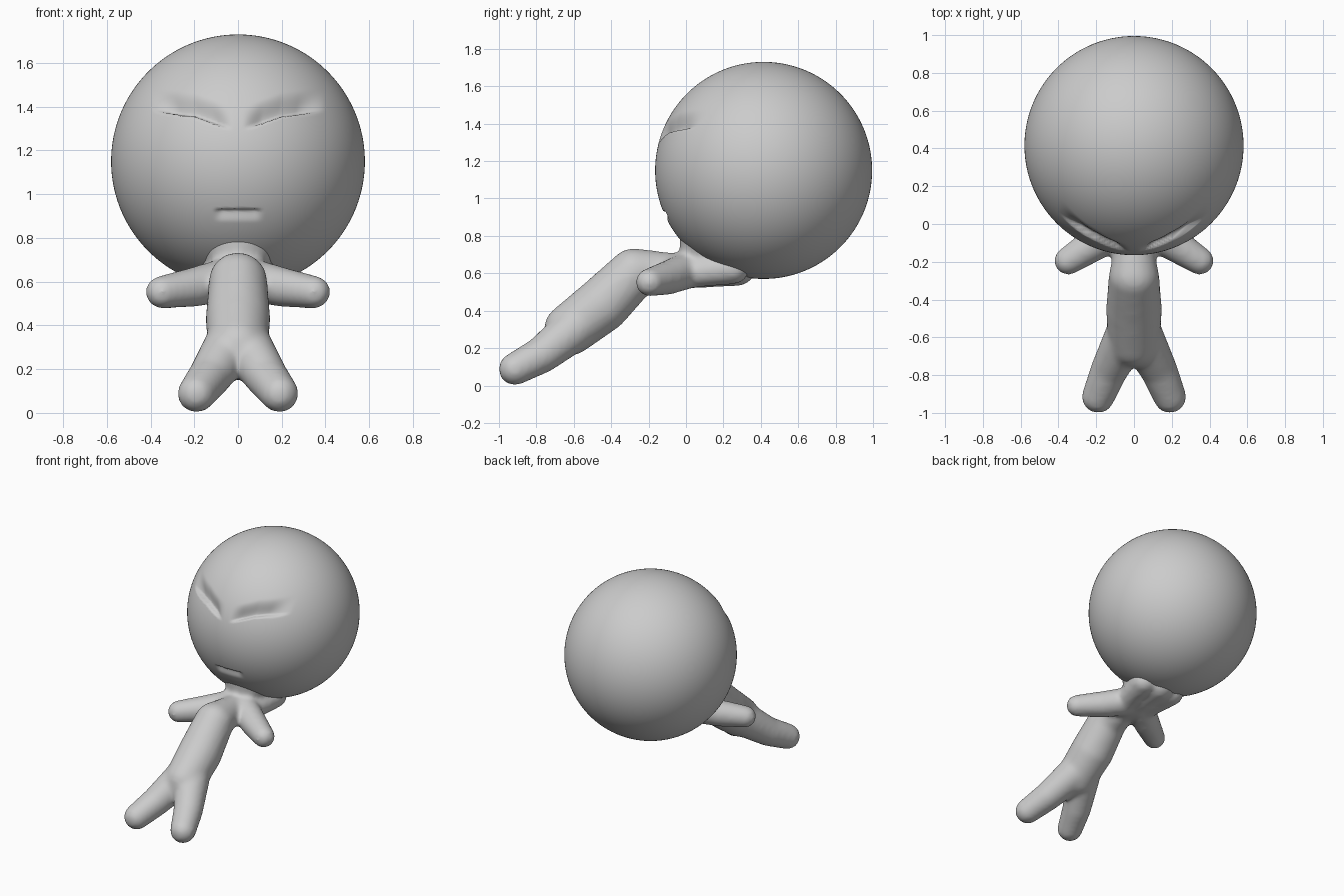
import bpy, bmesh, math
from mathutils import Vector, Matrix

if "Cube" in bpy.data.objects:
    bpy.data.objects.remove(bpy.data.objects["Cube"])

HEAD_C = Vector((0, 0.415, 1.15))
HEAD_R = 0.58


def new_object(name, bm):
    mesh = bpy.data.meshes.new(name)
    bm.to_mesh(mesh)
    bm.free()
    for p in mesh.polygons:
        p.use_smooth = True
    ob = bpy.data.objects.new(name, mesh)
    bpy.context.collection.objects.link(ob)
    return ob


def limb(bm, points, steps=8):
    """Tapered round limb through (x, y, z, radius) points."""
    for a, b in zip(points, points[1:]):
        for i in range(steps + 1):
            t = i / steps
            x, y, z, r = (p + (q - p) * t for p, q in zip(a, b))
            bmesh.ops.create_icosphere(bm, subdivisions=3, radius=r,
                                       matrix=Matrix.Translation((x, y, z)))


def ease(t):
    t = max(0.0, min(1.0, t))
    return t * t * (3 - 2 * t)


def crease(d, above, below):
    """Sharp-lipped groove: steep under the line, soft above it."""
    return 1 - ease(d / above) if d > 0 else 1 - ease(-d / below)


# head: sphere with angry brow creases and a small mouth
bm = bmesh.new()
bmesh.ops.create_icosphere(bm, subdivisions=7, radius=HEAD_R,
                           matrix=Matrix.Translation(HEAD_C))
for v in bm.verts:
    x, z = abs(v.co.x), v.co.z
    if v.co.y > 0.3:
        continue
    brow = 1.295 + 0.36 * min(x, 0.2) + 0.12 * max(0, x - 0.2)
    fade = ease((x - 0.02) / 0.10) * ease((0.40 - x) / 0.12)
    depth = 0.035 * fade * crease(z - brow, 0.10, 0.015)
    mouth = ease((0.12 - x) / 0.05)
    depth += 0.016 * mouth * crease(0.922 - z, 0.05, 0.012)
    v.co -= (v.co - HEAD_C).normalized() * depth
new_object("head", bm)

# body: neck, chest, torso, arms and legs blended into one skin
bm = bmesh.new()
limb(bm, [(0, 0.18, 0.85, 0.22), (0, 0.08, 0.66, 0.11)])
limb(bm, [(0, 0.27, 0.64, 0.11), (0, 0.05, 0.61, 0.09), (0, -0.12, 0.615, 0.10),
          (0, -0.28, 0.60, 0.135), (0, -0.45, 0.43, 0.15), (0, -0.62, 0.30, 0.14)])
for s in (-1, 1):
    limb(bm, [(s * 0.02, 0.02, 0.62, 0.10), (s * 0.20, -0.10, 0.575, 0.092),
              (s * 0.348, -0.195, 0.552, 0.076)])
    limb(bm, [(s * 0.08, 0.02, 0.60, 0.08), (s * 0.12, 0.25, 0.63, 0.09)])
    limb(bm, [(s * 0.04, -0.60, 0.30, 0.12), (s * 0.13, -0.77, 0.165, 0.10),
              (s * 0.19, -0.915, 0.088, 0.088)])
body = new_object("body", bm)
rem = body.modifiers.new("blend", 'REMESH')
rem.mode = 'VOXEL'
rem.voxel_size = 0.015
rem.use_smooth_shade = True
smooth = body.modifiers.new("soften", 'SMOOTH')
smooth.factor = 0.5
smooth.iterations = 14
